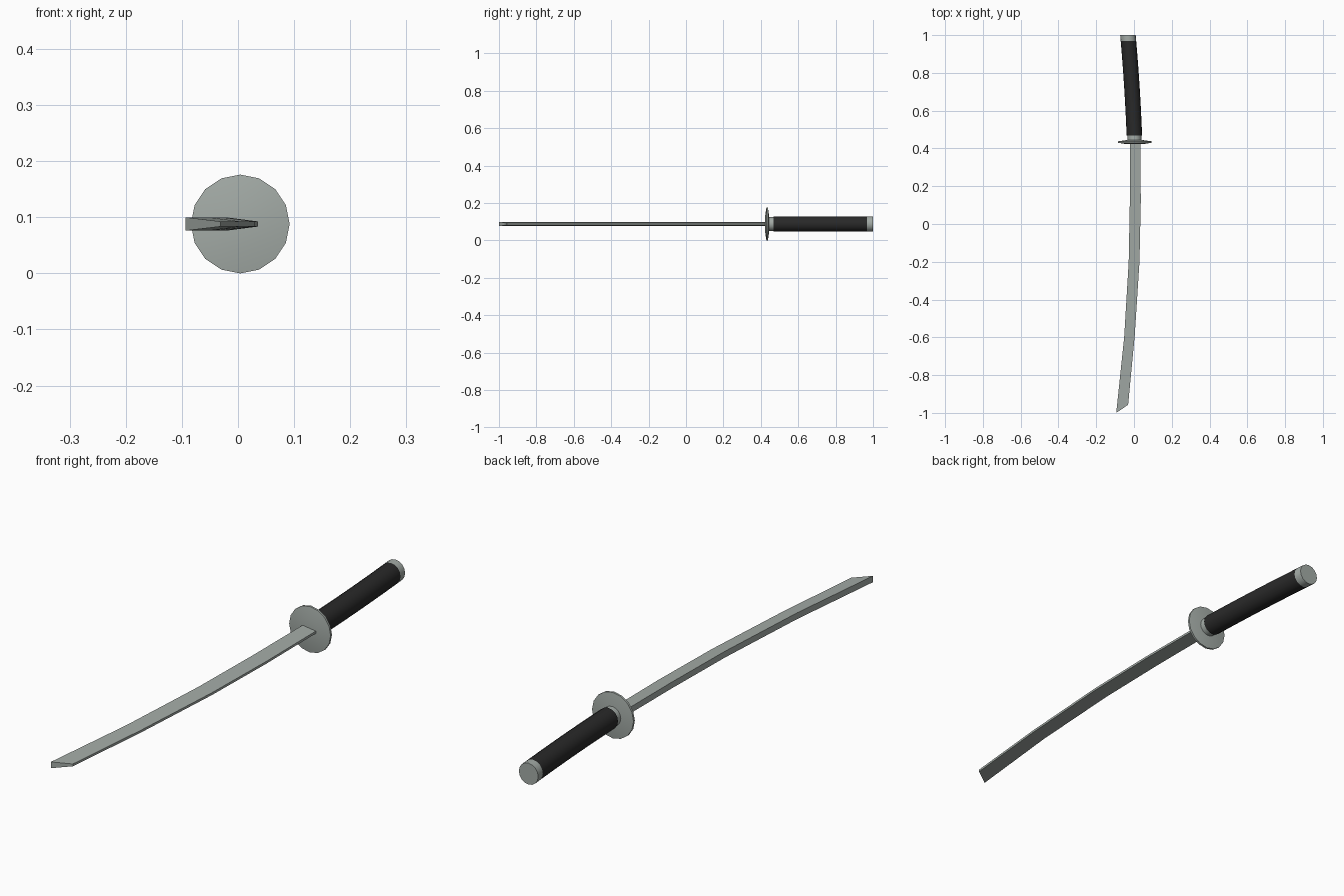
import bpy, math

if "Cube" in bpy.data.objects:
    bpy.data.objects.remove(bpy.data.objects["Cube"])

ZC = 0.088      # height of the sword's long axis
SIDES = 16


def material(name, rgb):
    m = bpy.data.materials.new(name)
    m.diffuse_color = (*rgb, 1)
    m.use_nodes = True
    m.node_tree.nodes["Principled BSDF"].inputs["Base Color"].default_value = m.diffuse_color
    return m


steel = material("grey steel", (0.37, 0.41, 0.385))
black = material("black wrap", (0.022, 0.022, 0.022))


def loft(name, rings, mat, smooth=True):
    """Skin a list of equal-length rings (ordered along +y) and cap both ends."""
    n = len(rings[0])
    verts = [v for ring in rings for v in ring]
    faces = [(k * n + i, (k + 1) * n + i, (k + 1) * n + (i + 1) % n, k * n + (i + 1) % n)
             for k in range(len(rings) - 1) for i in range(n)]
    last = (len(rings) - 1) * n
    faces += [tuple(range(n)), tuple(last + i for i in reversed(range(n)))]
    me = bpy.data.meshes.new(name)
    me.from_pydata(verts, [], faces)
    me.materials.append(mat)
    ob = bpy.data.objects.new(name, me)
    bpy.context.collection.objects.link(ob)
    bpy.context.view_layer.objects.active = ob
    ob.select_set(True)
    bpy.ops.object.mode_set(mode='EDIT')
    bpy.ops.mesh.select_all(action='SELECT')
    bpy.ops.mesh.normals_make_consistent(inside=False)
    bpy.ops.object.mode_set(mode='OBJECT')
    if smooth:
        bpy.ops.object.shade_smooth_by_angle(angle=math.radians(35))
    ob.select_set(False)
    return ob


def circle(x, y, r):
    return [(x + r * math.cos(2 * math.pi * i / SIDES), y,
             ZC + r * math.sin(2 * math.pi * i / SIDES)) for i in range(SIDES)]


def grip_x(y):
    t = (y - 0.44) / 0.56
    return 0.003 - 0.020 * t - 0.015 * t * t


def grip_part(name, ys, r, mat):
    loft(name, [circle(grip_x(y), y, r) for y in ys], mat)


# Blade: thick spine on the left, thin edge on the right, slanted tip
# each station: spine x, spine y, edge x, edge y
stations = [(-0.094, -1.0, -0.031, -0.957), (-0.052, -0.6, 0.004, -0.59),
            (-0.028, -0.2, 0.029, -0.2), (-0.022, 0.12, 0.036, 0.12),
            (-0.022, 0.435, 0.034, 0.435)]
SP, ED = 0.012, 0.0045
loft("blade", [[(sx, sy, ZC - SP), (ex, ey, ZC - ED), (ex, ey, ZC + ED), (sx, sy, ZC + SP)]
               for sx, sy, ex, ey in stations], steel, smooth=False)

# Round guard, thicker in the middle
loft("guard", [circle(0.004, y, r) for y, r in
               ((0.423, 0.045), (0.430, 0.088), (0.438, 0.088), (0.444, 0.045))], steel)

# Collar, curved grip and end cap
grip_part("collar", (0.440, 0.470), 0.037, steel)
grip_part("grip", [0.468 + 0.5 * i / 6 for i in range(7)], 0.041, black)
grip_part("end_cap", (0.968, 1.0), 0.041, steel)
